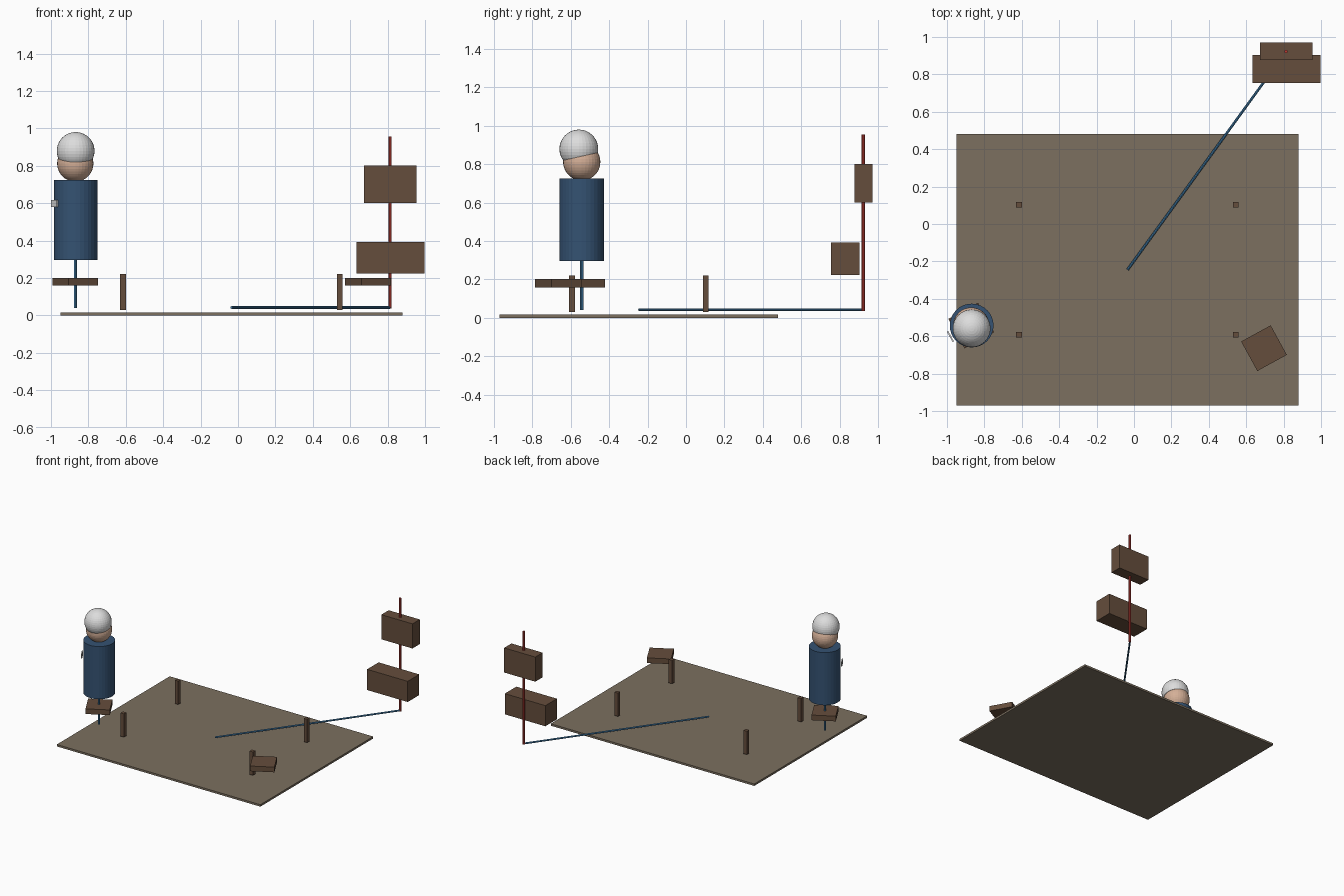
import bpy, bmesh, math
from mathutils import Vector, Matrix

if "Cube" in bpy.data.objects:
    bpy.data.objects.remove(bpy.data.objects["Cube"])


def mat(name, rgb):
    m = bpy.data.materials.new(name)
    m.diffuse_color = (*rgb, 1)
    m.use_nodes = True
    m.node_tree.nodes["Principled BSDF"].inputs["Base Color"].default_value = m.diffuse_color
    return m


FLOOR = mat("floor_taupe", (0.20, 0.16, 0.115))
WOOD = mat("brown_wood", (0.13, 0.075, 0.045))
NAVY = mat("navy_cloth", (0.035, 0.085, 0.17))
HAIR = mat("light_grey", (0.72, 0.72, 0.72))
SKIN = mat("skin", (0.66, 0.43, 0.31))
BLUE = mat("rod_blue", (0.06, 0.23, 0.45))
RED = mat("pole_red", (0.50, 0.045, 0.035))


def finish(name, bm, material):
    me = bpy.data.meshes.new(name)
    bm.to_mesh(me)
    bm.free()
    me.materials.append(material)
    ob = bpy.data.objects.new(name, me)
    bpy.context.collection.objects.link(ob)
    return ob


def box(name, center, size, material, turn=0.0):
    bm = bmesh.new()
    m = (Matrix.Translation(center) @ Matrix.Rotation(turn, 4, 'Z')
         @ Matrix.Diagonal((*size, 1)))
    bmesh.ops.create_cube(bm, size=1, matrix=m)
    return finish(name, bm, material)


def rod(name, a, b, radius, material, sides=8):
    a, b = Vector(a), Vector(b)
    d = b - a
    bm = bmesh.new()
    m = Matrix.Translation((a + b) / 2) @ d.to_track_quat('Z', 'Y').to_matrix().to_4x4()
    bmesh.ops.create_cone(bm, cap_ends=True, segments=sides, radius1=radius,
                          radius2=radius, depth=d.length, matrix=m)
    return finish(name, bm, material)


def ball(name, center, radius, material, cut=None):
    bm = bmesh.new()
    bmesh.ops.create_uvsphere(bm, u_segments=32, v_segments=20, radius=radius,
                              matrix=Matrix.Translation(center))
    if cut:
        point, normal = cut
        geom = bm.verts[:] + bm.edges[:] + bm.faces[:]
        res = bmesh.ops.bisect_plane(bm, geom=geom, plane_co=point,
                                     plane_no=normal, clear_inner=True)
        edges = [e for e in res["geom_cut"] if isinstance(e, bmesh.types.BMEdge)]
        bmesh.ops.contextual_create(bm, geom=edges)
        bmesh.ops.recalc_face_normals(bm, faces=bm.faces)
    return finish(name, bm, material)


TURN = math.radians(28.7)

# Floor slab and four posts
box("floor_slab", (-0.035, -0.245, 0.008), (1.83, 1.45, 0.016), FLOOR)
for i, x in enumerate((-0.615, 0.545)):
    for j, y in enumerate((0.103, -0.593)):
        box(f"post_{i}{j}", (x, y, 0.125), (0.03, 0.03, 0.19), WOOD)

# Two turned seats
PX, PY = -0.87, -0.543
box("person_seat", (PX, PY, 0.18), (0.18, 0.18, 0.042), WOOD, TURN)
box("spare_seat", (0.695, -0.664, 0.18), (0.18, 0.18, 0.042), WOOD, TURN)

# Seated figure: support, torso, head, slanted hair cap, back badge
rod("person_support", (PX, PY, 0.04), (PX, PY, 0.30), 0.008, BLUE)
rod("torso", (PX + 0.002, PY, 0.297), (PX + 0.002, PY, 0.725), 0.117, NAVY, 32)
ball("head", (PX, PY, 0.812), 0.097, SKIN)
tilt = math.radians(12.5)
ball("hair_cap", (PX + 0.002, -0.558, 0.879), 0.101, HAIR,
     ((PX, -0.558, 0.838), (0, -math.sin(tilt), math.cos(tilt))))
box("back_badge", (-0.982, -0.601, 0.598), (0.008, 0.064, 0.037), HAIR, TURN)

# Wall boxes on the red pole, with the long floor rod
PX2, PY2 = 0.813, 0.922
rod("red_pole", (PX2, PY2, 0.036), (PX2, PY2, 0.955), 0.009, RED)
rod("floor_rod", (-0.035, -0.245, 0.042), (PX2, PY2, 0.042), 0.007, BLUE)
box("lower_box", (0.815, 0.829, 0.307), (0.365, 0.148, 0.168), WOOD)
box("upper_box", (0.815, 0.924, 0.70), (0.28, 0.094, 0.20), WOOD)
